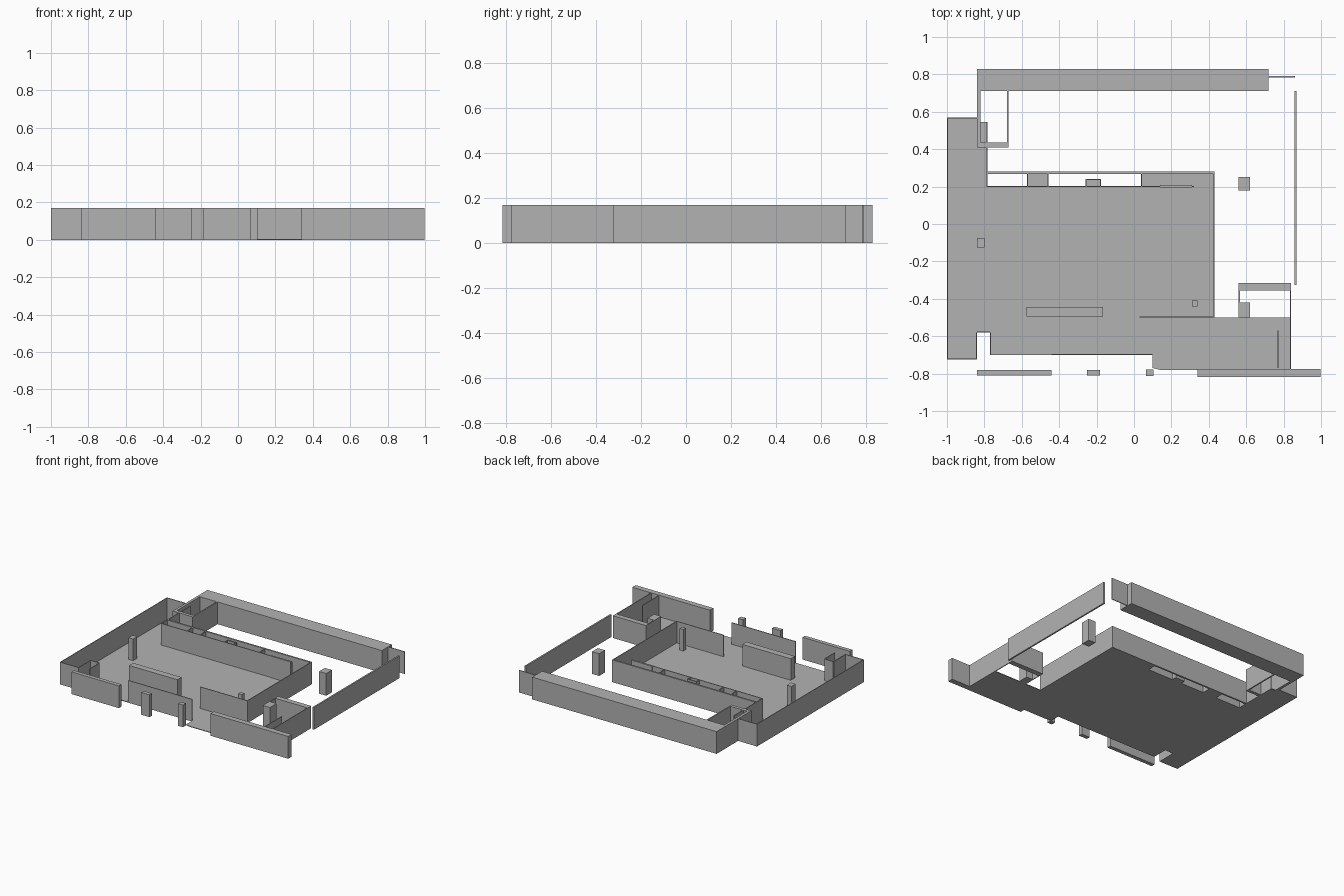
import bpy
import bmesh

cube = bpy.data.objects.get("Cube")
if cube:
    bpy.data.objects.remove(cube, do_unlink=True)

HEIGHT = 0.17
FLOOR = 0.005
THIN = 0.006

grey = bpy.data.materials.new("plain grey")
grey.use_nodes = True
colour = (0.45, 0.45, 0.45, 1)
grey.diffuse_color = colour
grey.node_tree.nodes["Principled BSDF"].inputs["Base Color"].default_value = colour


def finish(name, bm):
    bmesh.ops.recalc_face_normals(bm, faces=bm.faces)
    mesh = bpy.data.meshes.new(name)
    bm.to_mesh(mesh)
    bm.free()
    mesh.materials.append(grey)
    obj = bpy.data.objects.new(name, mesh)
    bpy.context.collection.objects.link(obj)
    return obj


def prism(name, outline, height):
    bm = bmesh.new()
    face = bm.faces.new([bm.verts.new((x, y, 0)) for x, y in outline])
    top = bmesh.ops.extrude_face_region(bm, geom=[face])
    verts = [v for v in top["geom"] if isinstance(v, bmesh.types.BMVert)]
    bmesh.ops.translate(bm, verts=verts, vec=(0, 0, height))
    return finish(name, bm)


def block(name, x0, x1, y0, y1, height=HEIGHT):
    return prism(name, [(x0, y0), (x1, y0), (x1, y1), (x0, y1)], height)


def wall_x(name, x0, x1, y):
    return block(name, x0, x1, y - THIN / 2, y + THIN / 2)


def wall_y(name, x, y0, y1):
    return block(name, x - THIN / 2, x + THIN / 2, y0, y1)


# Floor slab, with openings left between it and the rear wall
prism("floor", [
    (-1, 0.57), (-0.84, 0.57), (-0.84, 0.545), (-0.785, 0.545), (-0.785, 0.2),
    (-0.57, 0.2), (-0.57, 0.27), (-0.46, 0.27), (-0.46, 0.2),
    (-0.255, 0.2), (-0.255, 0.24), (-0.18, 0.24), (-0.18, 0.2),
    (0.04, 0.2), (0.04, 0.28), (0.43, 0.28), (0.43, -0.5),
    (0.84, -0.5), (0.84, -0.78), (0.34, -0.78), (0.14, -0.78), (0.1, -0.77),
    (0.1, -0.7), (-0.77, -0.7), (-0.77, -0.58), (-0.84, -0.58),
    (-0.84, -0.725), (-1, -0.725)], FLOOR)

# West wing
wall_y("west_wall", -0.997, -0.725, 0.57)
wall_x("west_front_wall", -1, -0.84, -0.722)
wall_x("west_rear_wall", -1, -0.84, 0.567)
wall_y("west_rear_return", -0.787, 0.2, 0.545)
wall_y("notch_west_wall", -0.843, -0.725, -0.58)
wall_y("notch_east_wall", -0.767, -0.7, -0.58)
wall_x("notch_rear_wall", -0.84, -0.77, -0.577)

# Rear double wall with its cells
wall_x("rear_inner_wall", -0.785, 0.32, 0.2)
block("rear_outer_wall", -0.785, 0.43, 0.267, 0.28)
for x in (-0.57, -0.46, 0.04):
    wall_y("cell_partition", x, 0.2, 0.28)
for x in (-0.255, -0.18):
    wall_y("cell_partition", x, 0.2, 0.24)
wall_x("cell_back", -0.255, -0.18, 0.237)
block("rear_wall_panel", 0.14, 0.31, 0.194, 0.208)

# East side of the main hall
wall_y("hall_east_wall", 0.427, -0.5, 0.28)
wall_x("hall_front_return", 0.03, 0.43, -0.497)
block("hall_screen", -0.575, -0.165, -0.495, -0.445)

# Front walls
wall_x("hall_front_wall", -0.44, 0.1, -0.697)
block("front_left_wall", -0.84, -0.44, -0.81, -0.78)
block("front_right_wall", 0.34, 0.997, -0.817, -0.775)

# South-east room
wall_y("east_room_wall", 0.837, -0.775, -0.355)
wall_y("east_room_partition", 0.77, -0.77, -0.57)
wall_y("east_room_side", 0.563, -0.42, -0.355)
block("east_room_pier", 0.56, 0.62, -0.5, -0.42)
block("east_room_rear_wall", 0.56, 0.84, -0.355, -0.315)

# Outer enclosure
block("court_east_wall", 0.858, 0.87, -0.325, 0.71)
wall_x("court_corner_wall", 0.72, 0.86, 0.787)
block("court_rear_wall", -0.84, 0.72, 0.71, 0.83)
block("court_west_wall", -0.84, -0.82, 0.41, 0.71)
block("court_bay_front", -0.82, -0.67, 0.41, 0.435)
block("court_bay_side", -0.68, -0.67, 0.435, 0.71)

# Free-standing columns
for name, x, y, w, d in [
        ("court_column", 0.59, 0.215, 0.06, 0.07),
        ("front_column", -0.217, -0.795, 0.07, 0.03),
        ("entry_column", 0.083, -0.795, 0.04, 0.035),
        ("hall_column", 0.325, -0.425, 0.03, 0.03),
        ("west_column", -0.82, -0.1, 0.04, 0.05)]:
    block(name, x - w / 2, x + w / 2, y - d / 2, y + d / 2)
